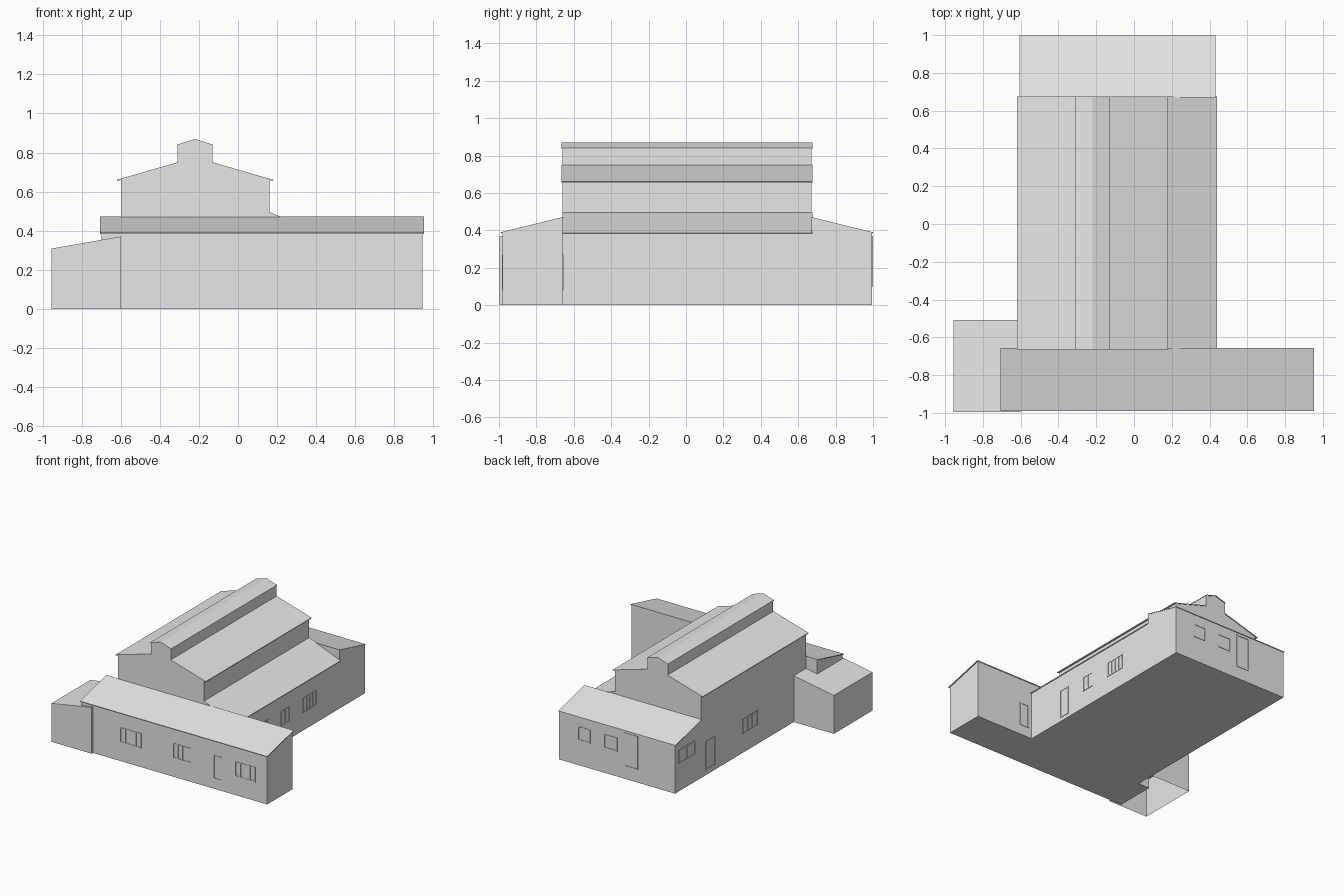
import bpy, bmesh
from mathutils import Vector

cube = bpy.data.objects.get("Cube")
if cube:
    bpy.data.objects.remove(cube, do_unlink=True)

GREY = (0.8, 0.8, 0.8, 1.0)
mat = bpy.data.materials.new("plain grey")
mat.use_nodes = True
mat.diffuse_color = GREY
mat.node_tree.nodes["Principled BSDF"].inputs["Base Color"].default_value = GREY


def finish(name, bm):
    bmesh.ops.recalc_face_normals(bm, faces=bm.faces)
    mesh = bpy.data.meshes.new(name)
    bm.to_mesh(mesh)
    bm.free()
    mesh.materials.append(mat)
    obj = bpy.data.objects.new(name, mesh)
    bpy.context.collection.objects.link(obj)
    return obj


def prism(name, profile, axis, start, end, open_bottom=False):
    """Extrude an (across, height) profile along the x or y axis."""
    bm = bmesh.new()
    if axis == "y":
        verts = [bm.verts.new((a, start, z)) for a, z in profile]
        step = Vector((0, end - start, 0))
    else:
        verts = [bm.verts.new((start, a, z)) for a, z in profile]
        step = Vector((end - start, 0, 0))
    face = bm.faces.new(verts)
    ext = bmesh.ops.extrude_face_region(bm, geom=[face], use_keep_orig=True)
    bmesh.ops.translate(bm, vec=step,
                        verts=[v for v in ext["geom"] if isinstance(v, bmesh.types.BMVert)])
    bmesh.ops.recalc_face_normals(bm, faces=bm.faces)
    if open_bottom:
        low = [f for f in bm.faces if all(v.co.z < 0.001 for v in f.verts)]
        bmesh.ops.delete(bm, geom=low, context="FACES")
    return finish(name, bm)


def roof(name, low, high, axis, start, end, thick=0.006):
    """Thin sloping roof sheet between two profile points."""
    (a, z), (b, w) = low, high
    return prism(name, [(a, z), (b, w), (b, w - thick), (a, z - thick)], axis, start, end)


def add_bar(bm, axis, wall, u0, u1, z0, z1, depth=0.004):
    """Flat bar on a wall whose normal runs along the given axis."""
    u, z = (u0 + u1) / 2, (z0 + z1) / 2
    made = bmesh.ops.create_cube(bm, size=1)["verts"]
    size = (2 * depth, u1 - u0, z1 - z0) if axis == "x" else (u1 - u0, 2 * depth, z1 - z0)
    place = (wall, u, z) if axis == "x" else (u, wall, z)
    bmesh.ops.scale(bm, vec=size, verts=made)
    bmesh.ops.translate(bm, vec=place, verts=made)


def openings(name, axis, wall, items, bar=0.008):
    """Frames with mullions; each item is start, end, bottom, top, panes."""
    bm = bmesh.new()
    for u0, u1, z0, z1, panes in items:
        for i in range(panes + 1):
            u = u0 + (u1 - u0 - bar) * i / panes
            add_bar(bm, axis, wall, u, u + bar, z0, z1)
        for z in (z0, z1 - bar):
            add_bar(bm, axis, wall, u0 + bar, u1 - bar, z, z + bar, 0.0035)
    finish(name, bm)


# Main hall with raised ridge lantern
FRONT, BACK = -0.66, 0.67
hall = [(-0.60, 0), (0.16, 0), (0.16, 0.66), (-0.13, 0.745), (-0.13, 0.835),
        (-0.22, 0.863), (-0.31, 0.835), (-0.31, 0.745), (-0.60, 0.66)]
prism("main_hall", hall, "y", FRONT, BACK)
for side, s in (("right", -1), ("left", 1)):
    def across(d):
        return -0.22 + s * d
    roof(side + "_hall_roof", (across(0.40), 0.66), (across(0.09), 0.75), "y", FRONT - 0.005, BACK + 0.005)
    roof(side + "_lantern_roof", (across(0.093), 0.84), (-0.22, 0.869), "y", FRONT - 0.005, BACK + 0.005)

# Side aisle with its lean-to roof
prism("side_aisle", [(0.16, 0), (0.43, 0), (0.43, 0.385), (0.16, 0.49)], "y", FRONT, BACK)
roof("side_aisle_roof", (0.44, 0.386), (0.16, 0.495), "y", FRONT, BACK + 0.005)

# Front and rear wings, both sloping down away from the hall
prism("front_wing", [(-0.98, 0), (FRONT, 0), (FRONT, 0.465), (-0.98, 0.387)], "x", -0.70, 0.945)
roof("front_wing_roof", (-0.99, 0.39), (-0.656, 0.472), "x", -0.707, 0.953)
prism("rear_wing", [(BACK, 0), (0.995, 0), (0.995, 0.387), (BACK, 0.465)], "x", -0.60, 0.43)
roof("rear_wing_roof", (1.0, 0.39), (BACK, 0.471), "x", -0.607, 0.432)

# Corner annex, open underneath
prism("corner_annex", [(-0.955, 0), (-0.60, 0), (-0.60, 0.37), (-0.955, 0.308)],
      "y", -0.996, -0.508, open_bottom=True)

# Window and door frames on each wall
openings("front_frames", "y", -0.98, [
    (-0.36, -0.17, 0.15, 0.27, 4), (0.11, 0.28, 0.15, 0.27, 4),
    (0.47, 0.55, 0.08, 0.27, 1), (0.66, 0.84, 0.15, 0.27, 4)])
openings("wing_back_door", "y", FRONT, [(0.46, 0.54, 0.08, 0.27, 1)])
openings("left_frames", "x", 0.43, [
    (-0.33, -0.24, 0.03, 0.26, 1), (-0.07, 0.04, 0.14, 0.26, 2), (0.21, 0.38, 0.14, 0.26, 4)])
openings("right_frames", "x", -0.60, [
    (-0.05, 0.14, 0.15, 0.27, 3), (0.49, 0.61, 0.04, 0.27, 1), (0.74, 0.95, 0.22, 0.33, 2)])
openings("rear_frames", "y", 0.995, [
    (0.15, 0.26, 0.20, 0.31, 1), (-0.09, 0.03, 0.20, 0.31, 1), (-0.27, -0.15, 0.10, 0.37, 1)])
